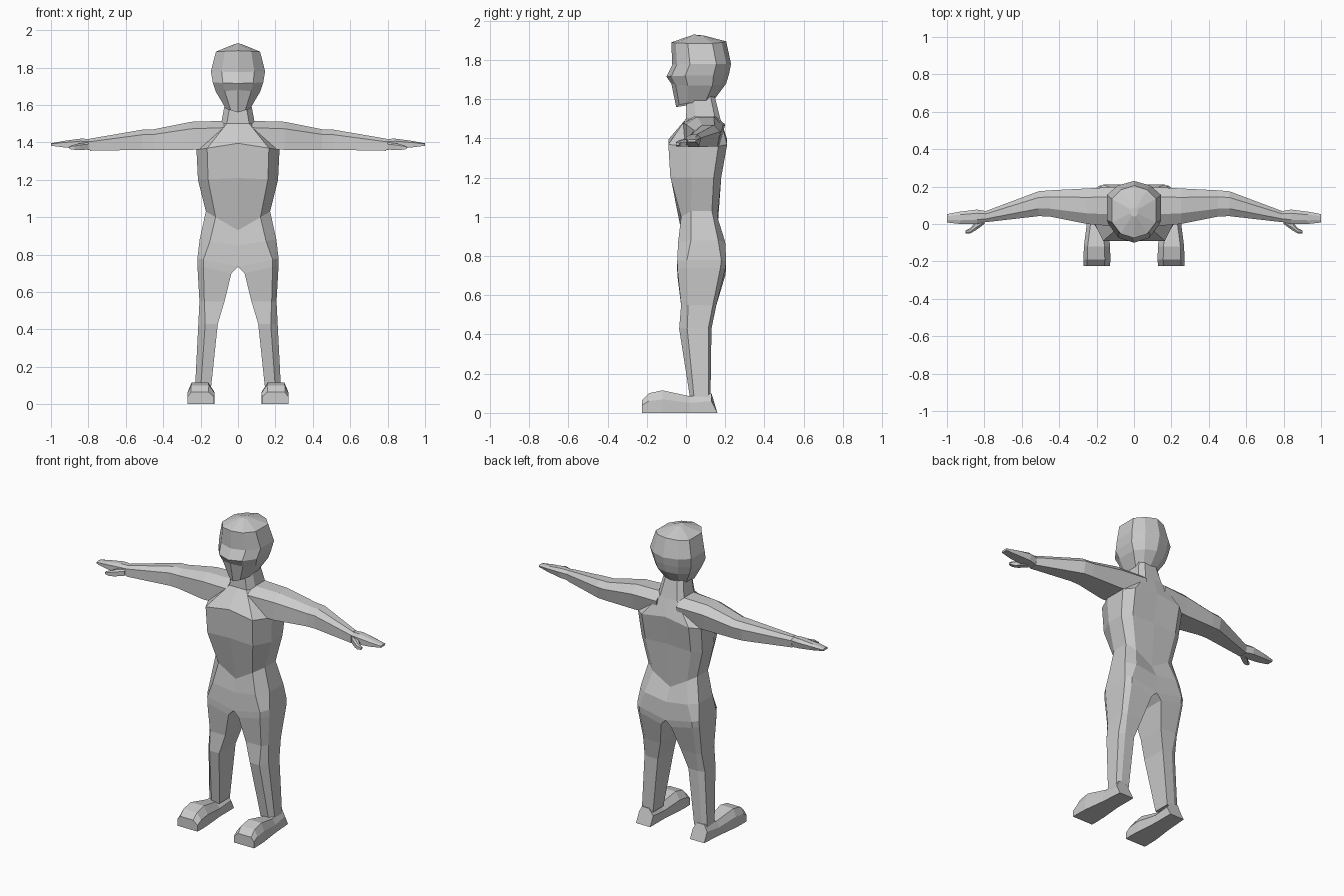
import bpy, bmesh

grey = bpy.data.materials.new("plain grey")
grey.diffuse_color = (0.6, 0.6, 0.6, 1)


def loft(name, rings, caps=True):
    """Skin rings of the +x half and mirror them; edges lying on x = 0 stay open."""
    bm = bmesh.new()
    vs = [[bm.verts.new(p) for p in r] for r in rings]

    def face(f):
        if any(v.co.x > 1e-5 for v in f):
            bm.faces.new(f)
    for a, b in zip(vs, vs[1:]):
        for i in range(len(a)):
            j = (i + 1) % len(a)
            face([a[i], a[j], b[j], b[i]])
    if caps:
        face(vs[0][::-1])
        face(vs[-1])
    bmesh.ops.recalc_face_normals(bm, faces=bm.faces)
    me = bpy.data.meshes.new(name)
    bm.to_mesh(me)
    bm.free()
    me.materials.append(grey)
    ob = bpy.data.objects.new(name, me)
    bpy.context.collection.objects.link(ob)
    m = ob.modifiers.new("mirror", 'MIRROR')
    m.use_clip = True
    return ob


def trunk_ring(zc, zs, inner, panel, w, f, b, s0=.27, s1=.85, ridge=0.0, zb=None):
    """Level ring: inner front, front panel, side front, side back, back panel, inner back."""
    d = b - f
    zb = zc if zb is None else zb

    def z(x, z0):
        return z0 + (zs - z0) * (x - inner) / (w - inner)
    return [(inner, f, zc), (panel, f + ridge * d, z(panel, zc)),
            (w, f + s0 * d, zs), (w, f + s1 * d, zs),
            (panel, b - ridge * d, z(panel, zb)), (inner, b, zb)]


def limb_ring(x, y0, y1, z0, z1):
    """Upright ring: tall front, narrow top, sloped back."""
    d, h = y1 - y0, z1 - z0
    return [(x, y0, z0), (x, y0, z0 + .75 * h), (x, y0 + .3 * d, z1),
            (x, y0 + .75 * d, z1), (x, y1, z0 + .7 * h), (x, y1 - .12 * d, z0)]


# Neck, torso and legs in one skin
loft("body", [trunk_ring(*r) for r in [
    (1.62, 1.62, 0, .04, .068, .005, .145),
    (1.50, 1.50, 0, .06, .09, .0, .175),
    (1.395, 1.36, 0, .165, .222, -.09, .21, .38),
    (1.21, 1.20, 0, .16, .214, -.08, .18, .42),
    (.93, 1.03, 0, .12, .172, -.025, .16),
    (.85, .88, 0, .15, .205, -.04, .20),
    (.735, .78, 0, .185, .217, -.045, .205, .2, .9),
    (.70, .74, .035, .185, .217, -.044, .20, .2, .9),
    (.55, .55, .072, .18, .206, -.025, .155, .2, .9),
    (.43, .43, .108, .175, .212, -.035, .13, .25, .9),
    (.08, .08, .145, .20, .23, .02, .125, .2, .9)]])

# Head, from jaw to crown
loft("head", [trunk_ring(zf, zs, 0, .6 * w, w, f, b, .3, .75, .08, zb) for zf, zs, zb, w, f, b in [
    (1.56, 1.58, 1.60, .065, -.05, .145),
    (1.68, 1.67, 1.68, .118, -.075, .205),
    (1.715, 1.72, 1.73, .135, -.10, .22),
    (1.775, 1.78, 1.78, .145, -.07, .23),
    (1.89, 1.885, 1.895, .118, -.075, .205),
    (1.93, 1.925, 1.925, .02, .04, .09)]])

# Arms, hands and thumbs
loft("arms", [limb_ring(*r) for r in [
    (.07, -.015, .20, 1.37, 1.515), (.25, .0, .19, 1.36, 1.51),
    (.45, .04, .18, 1.36, 1.47), (.51, .042, .175, 1.36, 1.468),
    (.79, .01, .07, 1.355, 1.42)]])
loft("hands", [limb_ring(*r) for r in [
    (.785, .012, .068, 1.358, 1.418), (.84, .0, .077, 1.365, 1.42),
    (.93, .0, .066, 1.373, 1.408), (1.0, .008, .053, 1.382, 1.395)]])
loft("thumbs", [limb_ring(*r) for r in [
    (.80, .0, .03, 1.362, 1.40), (.845, -.033, .015, 1.358, 1.395),
    (.875, -.05, -.022, 1.36, 1.388), (.90, -.05, -.035, 1.364, 1.38)]])

# Feet, heel to toe: flat sole with a narrower top
loft("feet", [[(x0, y, 0), (x1, y, 0), (x1, y - t, .6 * h), (x1 - .02, y - t, h),
               (x0 + .03, y - t, h), (x0, y - t, .6 * h)] for y, x0, x1, h, t in [
    (.16, .14, .24, .10, .03), (.02, .14, .25, .085, 0), (-.12, .128, .268, .115, 0),
    (-.19, .126, .27, .10, 0), (-.225, .128, .27, .065, 0)]])
